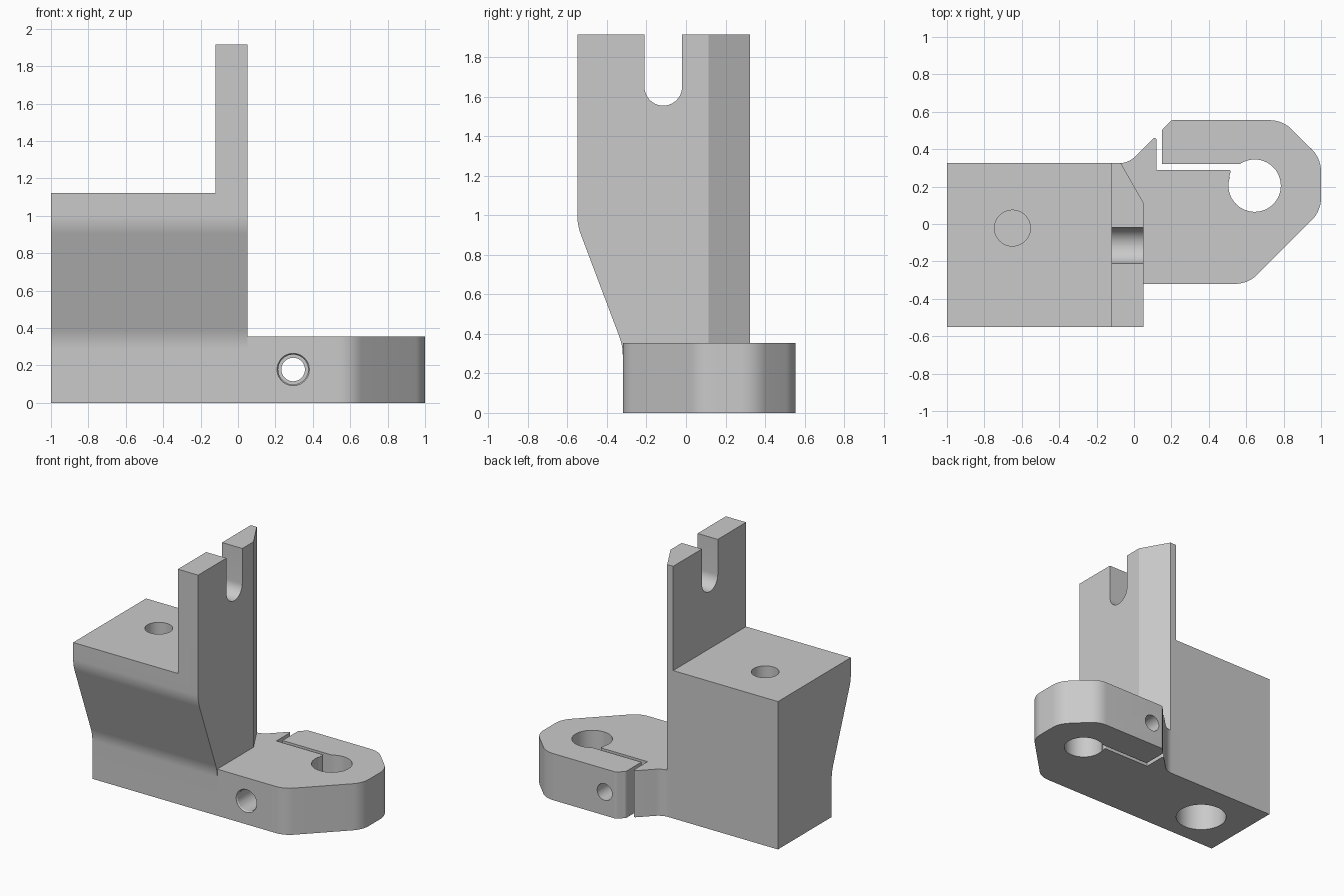
import bpy, bmesh, math
from mathutils import Vector

if "Cube" in bpy.data.objects:
    bpy.data.objects.remove(bpy.data.objects["Cube"])

grey = bpy.data.materials.new("plain grey")
grey.use_nodes = True
grey.diffuse_color = (0.59, 0.59, 0.59, 1)
grey.node_tree.nodes["Principled BSDF"].inputs["Base Color"].default_value = (0.59, 0.59, 0.59, 1)


def rounded(corners, steps=10):
    """Outline from (a, b, setback) corners, each replaced by a tangent arc."""
    out = []
    n = len(corners)
    for i, c in enumerate(corners):
        p = Vector((c[0], c[1], 0))
        t = c[2] if len(c) > 2 else 0
        if not t:
            arc = [p]
        else:
            before, after = corners[i - 1], corners[(i + 1) % n]
            u = (Vector((before[0], before[1], 0)) - p).normalized()
            v = (Vector((after[0], after[1], 0)) - p).normalized()
            half = u.angle(v) / 2
            radius = t * math.tan(half)
            centre = p + (u + v).normalized() * t / math.cos(half)
            start, end = (p + u * t - centre).normalized(), (p + v * t - centre).normalized()
            arc = [centre + start.slerp(end, k / steps).normalized() * radius for k in range(steps + 1)]
        for q in arc:
            if not out or (q - out[-1]).length > 1e-4:
                out.append(q)
    return out


def prism(name, corners, axis, low, high):
    """Extrude an outline along x (outline in y, z) or along z (outline in x, y)."""
    bm = bmesh.new()
    place = (lambda q: (low, q.x, q.y)) if axis == "x" else (lambda q: (q.x, q.y, low))
    face = bm.faces.new([bm.verts.new(place(q)) for q in rounded(corners)])
    grown = bmesh.ops.extrude_face_region(bm, geom=[face])["geom"]
    shift = Vector((high - low, 0, 0)) if axis == "x" else Vector((0, 0, high - low))
    bmesh.ops.translate(bm, vec=shift, verts=[g for g in grown if isinstance(g, bmesh.types.BMVert)])
    bmesh.ops.recalc_face_normals(bm, faces=bm.faces)
    mesh = bpy.data.meshes.new(name)
    bm.to_mesh(mesh)
    bm.free()
    obj = bpy.data.objects.new(name, mesh)
    mesh.materials.append(grey)
    bpy.context.collection.objects.link(obj)
    return obj


def drill(name, centre, r1, r2, depth, turn=0):
    bpy.ops.mesh.primitive_cone_add(vertices=48, radius1=r1, radius2=r2, depth=depth,
                                    location=centre, rotation=(turn, 0, 0))
    obj = bpy.context.object
    obj.name = name
    obj.data.materials.append(grey)
    return obj


def combine(base, tool, operation="DIFFERENCE"):
    mod = base.modifiers.new(tool.name, "BOOLEAN")
    mod.operation, mod.solver, mod.object = operation, "EXACT", tool
    bpy.context.view_layer.objects.active = base
    bpy.ops.object.modifier_apply(modifier=mod.name)
    bpy.data.objects.remove(tool)


# Block and upright share one side profile with the open slot at the top
bracket = prism("clamp_bracket", [
    (-.32, 0), (.325, 0), (.325, 1.915), (-.02, 1.915), (-.02, 1.555, .095),
    (-.21, 1.555, .095), (-.21, 1.915), (-.55, 1.915), (-.55, .95, .05), (-.32, .34, .05)],
    "x", -1, .05)

# Step down from the upright to the block top, and the upright's slanted back corner
combine(bracket, prism("step_cutter", [(-1.2, -.8), (-.12, -.8), (-.12, .6), (-1.2, .6)], "z", 1.123, 2.2))
combine(bracket, prism("corner_cutter", [(-.07, .325), (.05, .115), (.2, .115), (.2, .5), (-.17, .5)],
                       "z", .354, 2.2))

# Clamp foot with its rounded nose
foot = prism("clamp_foot", [
    (-.2, -.32), (.61, -.32, .07), (1, .07, .07), (1, .35, .07), (.795, .555, .07),
    (.2, .555, .01), (.15, .505, .01), (.14, .4), (.12, .4), (.12, .475, .025),
    (-.03, .325, .05), (-.2, .325)], "z", 0, .354)
combine(bracket, foot, "UNION")

# Clamp bore and the bent slit that opens it
combine(bracket, drill("clamp_bore", (.645, .205, .18), .14, .14, 1))
combine(bracket, prism("slit_cutter", [
    (.12, .7), (.12, .29), (.52, .29, .012), (.508, .25), (.6, .25), (.6, .32), (.15, .32), (.15, .7)],
    "z", -.1, .5))

# Clamping screw hole: countersunk mouth, clearance bore, narrower bore beyond the slit
quarter = math.pi / 2
combine(bracket, drill("screw_bore", (.295, .2, .178), .063, .063, 1.4, quarter))
combine(bracket, drill("clearance_bore", (.295, -.045, .178), .08, .08, .7, quarter))
combine(bracket, drill("screw_mouth", (.295, -.32, .178), .073, .1, .04, quarter))

# Blind holes in the top and underside of the block
combine(bracket, drill("top_hole", (-.65, -.022, 1.123), .096, .096, .6))
combine(bracket, drill("bottom_hole", (-.65, -.022, 0), .18, .18, 1))

# Smooth the arcs, keep the sharp edges
bpy.ops.object.select_all(action="DESELECT")
bracket.select_set(True)
bpy.context.view_layer.objects.active = bracket
bpy.ops.object.shade_smooth_by_angle(angle=math.radians(25))
